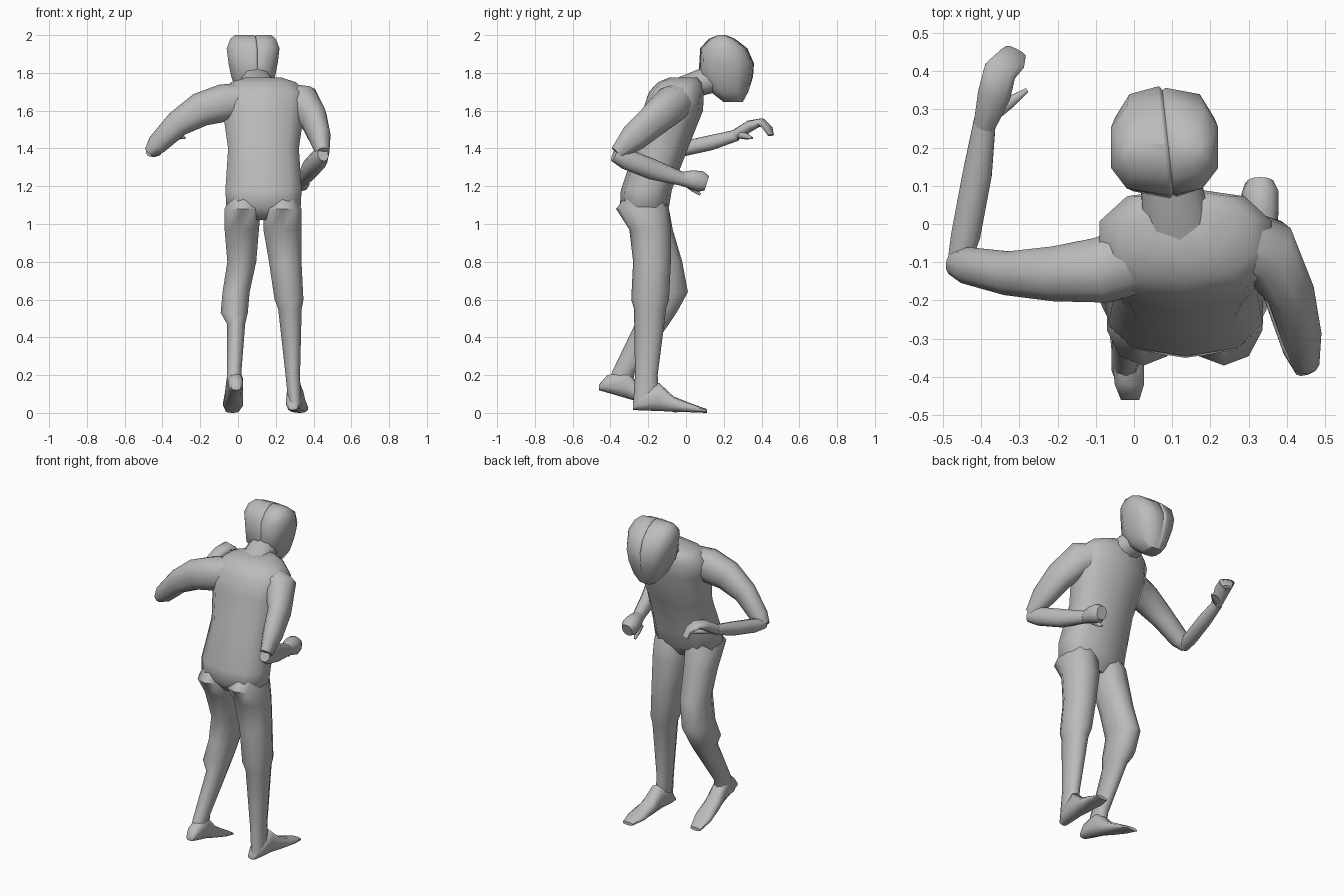
import bpy, bmesh
from math import cos, sin, pi, radians
from mathutils import Vector

cube = bpy.data.objects.get("Cube")
if cube:
    bpy.data.objects.remove(cube, do_unlink=True)

grey = bpy.data.materials.new("plain grey")
grey.use_nodes = True
grey.diffuse_color = (0.5, 0.5, 0.5, 1)
grey.node_tree.nodes["Principled BSDF"].inputs["Base Color"].default_value = grey.diffuse_color

SIDES = 10
RIGHTWARD, FORWARD, UP = Vector((1, 0, 0)), Vector((0, 1, 0)), Vector((0, 0, 1))
parts = []


def soft(value, power):
    """Raise to a power but keep the sign, which squares off a circle."""
    return abs(value) ** power * (1 if value >= 0 else -1)


def section(centre, normal, width, depth, power):
    """Ring of points round a centre, across the given direction."""
    side = RIGHTWARD if abs(normal.z) > 0.99 else normal.cross(UP).normalized()
    other = side.cross(normal)
    ring = []
    for i in range(SIDES):
        angle = 2 * pi * (i + 0.5) / SIDES
        ring.append(centre + side * width * soft(cos(angle), power)
                    + other * depth * soft(sin(angle), power))
    return ring


def loft(name, rows, normal=None, power=0.9):
    """Skin sections of centre, half width and half depth; they follow the path
    unless one fixed normal is given."""
    centres = [Vector(row[:3]) for row in rows]
    bm = bmesh.new()
    loops = []
    for i, (centre, row) in enumerate(zip(centres, rows)):
        before, after = centres[max(i - 1, 0)], centres[min(i + 1, len(rows) - 1)]
        direction = normal or (after - before).normalized()
        ring = section(centre, direction, row[3], row[4], power)
        loops.append([bm.verts.new(point) for point in ring])
    for lower, upper in zip(loops, loops[1:]):
        for i in range(SIDES):
            bm.faces.new((lower[i - 1], lower[i], upper[i], upper[i - 1]))
    bm.faces.new(loops[0])
    bm.faces.new(loops[-1])
    bmesh.ops.recalc_face_normals(bm, faces=bm.faces)
    mesh = bpy.data.meshes.new(name)
    bm.to_mesh(mesh)
    bm.free()
    mesh.materials.append(grey)
    obj = bpy.data.objects.new(name, mesh)
    bpy.context.collection.objects.link(obj)
    parts.append(obj)
    return obj


def foot(name, heel, toe):
    """Foot standing on the sole line from heel to toe."""
    heel, toe = Vector(heel), Vector(toe)
    rows = []
    for along, width, height in ((0, .025, .03), (.1, .04, .09), (.35, .045, .15),
                                 (.55, .05, .08), (.8, .055, .045), (1, .035, .02)):
        centre = heel.lerp(toe, along) + UP * height / 2
        rows.append((*centre, width, height / 2))
    loft(name, rows, FORWARD, power=0.8)


def thumb(name, root, tip):
    """Small tapering spike."""
    root, tip = Vector(root), Vector(tip)
    rows = []
    for along, radius in ((0, .022), (.5, .017), (1, .006)):
        rows.append((*root.lerp(tip, along), radius, radius))
    loft(name, rows)


def part_hair(obj, centre):
    """Sink a wandering groove over the head from back to front."""
    gap = 0.008
    bm = bmesh.new()
    bm.from_mesh(obj.data)
    for offset in (-gap, 0, gap):
        bmesh.ops.bisect_plane(bm, geom=bm.verts[:] + bm.edges[:] + bm.faces[:],
                               plane_co=centre + RIGHTWARD * offset, plane_no=RIGHTWARD)
    for vert in bm.verts:
        away = vert.co - centre
        if abs(away.x) < gap / 2 and away.z > -gap * 8:
            vert.co = centre + away * 0.95
        if abs(away.x) < gap * 1.5:
            vert.co.x -= away.y * 0.1
    bm.to_mesh(obj.data)
    bm.free()


# Torso leaning forward, from the crotch to the base of the neck
spine = 0.135
loft("torso", [(spine, *row) for row in (
    (-.21, 1.02, .12, .07), (-.22, 1.09, .205, .13), (-.21, 1.18, .21, .135),
    (-.13, 1.4, .195, .14), (-.07, 1.6, .225, .16), (-.05, 1.7, .235, .145),
    (-.03, 1.75, .18, .12), (-.01, 1.775, .1, .08))], UP, power=0.8)

# Neck and bowed head
loft("neck", [(.12, -.04, 1.7, .1, .07), (.1, .08, 1.75, .085, .07), (.08, .2, 1.78, .07, .07)])
brow = Vector((.09, .2, 1.84))
face = 0.08
head = loft("head", [(face, *row) for row in (
    (.25, 1.645, .05, .05), (.23, 1.7, .09, .1), (.21, 1.78, .12, .145),
    (.215, 1.85, .135, .145), (.2, 1.93, .145, .125), (.19, 1.98, .125, .07),
    (.19, 2, .1, .02))], UP, power=0.72)
part_hair(head, brow)

# Straight standing leg, its top buried in the hips
loft("left_leg", [
    (.23, -.21, 1.2, .06, .07), (.235, -.23, 1.08, .105, .14), (.235, -.19, .97, .105, .11),
    (.25, -.18, .8, .09, .1), (.27, -.19, .6, .08, .1), (.275, -.19, .55, .065, .085),
    (.29, -.21, .2, .04, .06), (.3, -.21, .05, .035, .07)], UP)
foot("left_foot", (.29, -.28, .015), (.325, .11, 0))

# Bent trailing leg with a loose hem at the knee
loft("right_leg", [
    (.04, -.21, 1.2, .06, .07), (.025, -.23, 1.08, .1, .14), (.02, -.18, .97, .095, .11),
    (.02, -.13, .8, .08, .11), (-.01, -.11, .64, .075, .12), (-.02, -.16, .53, .075, .11),
    (-.01, -.18, .47, .05, .09), (-.02, -.33, .22, .04, .06), (-.02, -.36, .12, .04, .07)], UP)
foot("right_foot", (-.01, -.46, .12), (-.03, -.05, 0))

# Raised arm reaching forward
loft("right_upper_arm", [
    (.06, -.07, 1.66, .1, .09), (-.08, -.12, 1.64, .09, .1), (-.2, -.13, 1.605, .075, .09),
    (-.32, -.13, 1.53, .06, .07), (-.43, -.11, 1.42, .05, .055), (-.47, -.1, 1.38, .035, .03)])
loft("right_forearm", [
    (-.46, -.11, 1.385, .03, .03), (-.44, -.03, 1.395, .04, .04),
    (-.41, .13, 1.43, .04, .04), (-.39, .27, 1.47, .03, .03)])
loft("right_hand", [
    (-.39, .26, 1.47, .03, .03), (-.365, .34, 1.52, .045, .03), (-.35, .4, 1.54, .045, .02),
    (-.32, .43, 1.51, .04, .015), (-.31, .45, 1.47, .03, .01)])
thumb("right_thumb", (-.38, .28, 1.475), (-.28, .35, 1.455))

# Arm bent back at the elbow
loft("left_upper_arm", [
    (.22, -.03, 1.67, .09, .08), (.345, -.07, 1.64, .09, .1), (.405, -.17, 1.55, .065, .09),
    (.435, -.28, 1.455, .055, .075), (.45, -.365, 1.375, .035, .04)])
loft("left_forearm", [
    (.45, -.38, 1.37, .03, .04), (.43, -.32, 1.345, .045, .055),
    (.38, -.18, 1.29, .045, .055), (.345, -.01, 1.235, .033, .035)])
loft("left_hand", [
    (.345, -.03, 1.24, .03, .035), (.335, .03, 1.235, .045, .05),
    (.33, .08, 1.225, .05, .055), (.33, .11, 1.215, .035, .04)])
thumb("left_thumb", (.31, .01, 1.215), (.3, .075, 1.155))

# Smooth shading with sharp edges kept
bpy.ops.object.select_all(action="DESELECT")
for obj in parts:
    obj.select_set(True)
bpy.context.view_layer.objects.active = parts[0]
bpy.ops.object.shade_smooth_by_angle(angle=radians(55))
